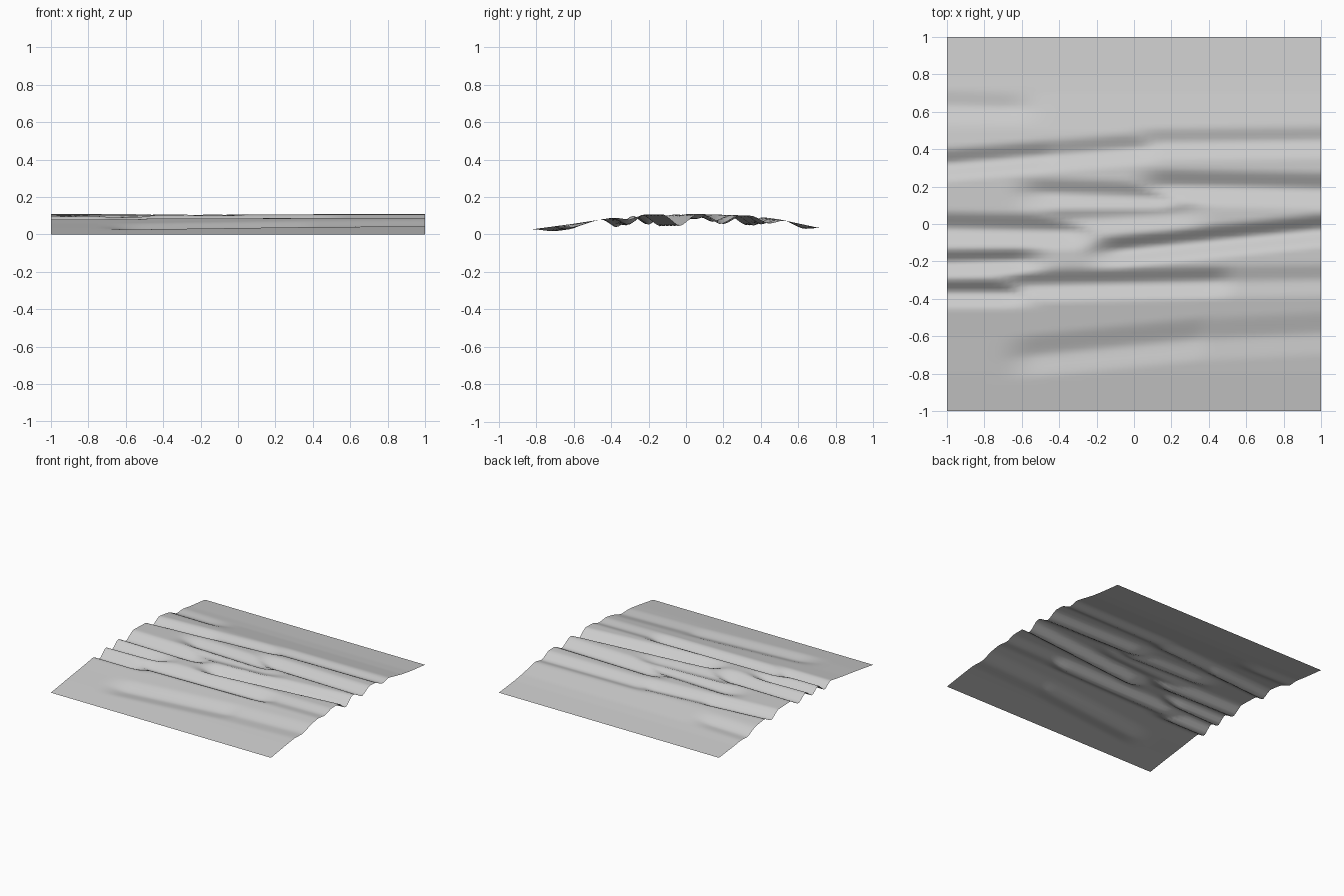
import bpy
import bmesh
from mathutils import Vector

cube = bpy.data.objects.get("Cube")
if cube:
    bpy.data.objects.remove(cube, do_unlink=True)

# Broad swell of the sheet: (y, height)
SWELL = [(-1, 0), (-.8, .03), (-.6, .057), (-.4, .088), (-.22, .106), (.06, .109),
         (.35, .1), (.5, .08), (.7, .037), (.8, .022), (1, 0)]

# Furrows between the folds: start x, start y, end x, end y, half width, depth
FURROWS = [
    (-.5, -.7, .3, -.62, .12, .027),
    (.3, -.62, 1.5, -.56, .12, .018),
    (-1.5, -.37, -.7, -.37, .08, .055),
    (-.55, -.33, .4, -.31, .09, .048),
    (.4, -.31, 1.5, -.29, .09, .018),
    (-1.5, -.22, -.65, -.2, .08, .055),
    (-1.5, -.02, -.4, -.04, .1, .055),
    (-.05, -.14, 1.5, .02, .09, .064),
    (-.35, .02, .2, .05, .09, .028),
    (-1.5, .28, -.5, .36, .09, .052),
    (-.5, .36, 0, .4, .09, .04),
    (-.45, .16, .1, .14, .09, .04),
    (.2, .2, 1.5, .17, .1, .05),
    (.15, .43, 1.5, .45, .09, .03),
    (-1.5, .64, -.7, .62, .09, .022),
]


def smooth(t):
    t = max(0, min(1, t))
    return t * t * (3 - 2 * t)


def swell(y):
    for (ya, za), (yb, zb) in zip(SWELL, SWELL[1:]):
        if y <= yb:
            return za + (zb - za) * (y - ya) / (yb - ya)
    return 0


def furrow(x, y, xa, ya, xb, yb, width, depth):
    """Depth of one furrow, fading out past both of its ends."""
    line = ya + (yb - ya) * (x - xa) / (xb - xa)
    past = max(xa - x, x - xb, 0)
    side = 1 - abs(y - line) / width
    return depth * smooth(1 - past / .25) * (.5 * smooth(side) + .5 * max(0, side))


def height(x, y):
    return max(0, swell(y) - max(furrow(x, y, *f) for f in FURROWS))


# Rippled sheet
bm = bmesh.new()
bmesh.ops.create_grid(bm, x_segments=50, y_segments=100, size=1)
for v in bm.verts:
    v.co.z = height(v.co.x, v.co.y)
for f in bm.faces:
    f.smooth = True
mesh = bpy.data.meshes.new("rippled_ground")
bm.to_mesh(mesh)
bm.free()
ground = bpy.data.objects.new("rippled_ground", mesh)
bpy.context.collection.objects.link(ground)

# Plain grey surface
grey = bpy.data.materials.new("plain_grey")
grey.use_nodes = True
color = (.6, .6, .6, 1)
grey.diffuse_color = color
for node in grey.node_tree.nodes:
    if node.type == "BSDF_PRINCIPLED":
        node.inputs["Base Color"].default_value = color
mesh.materials.append(grey)
